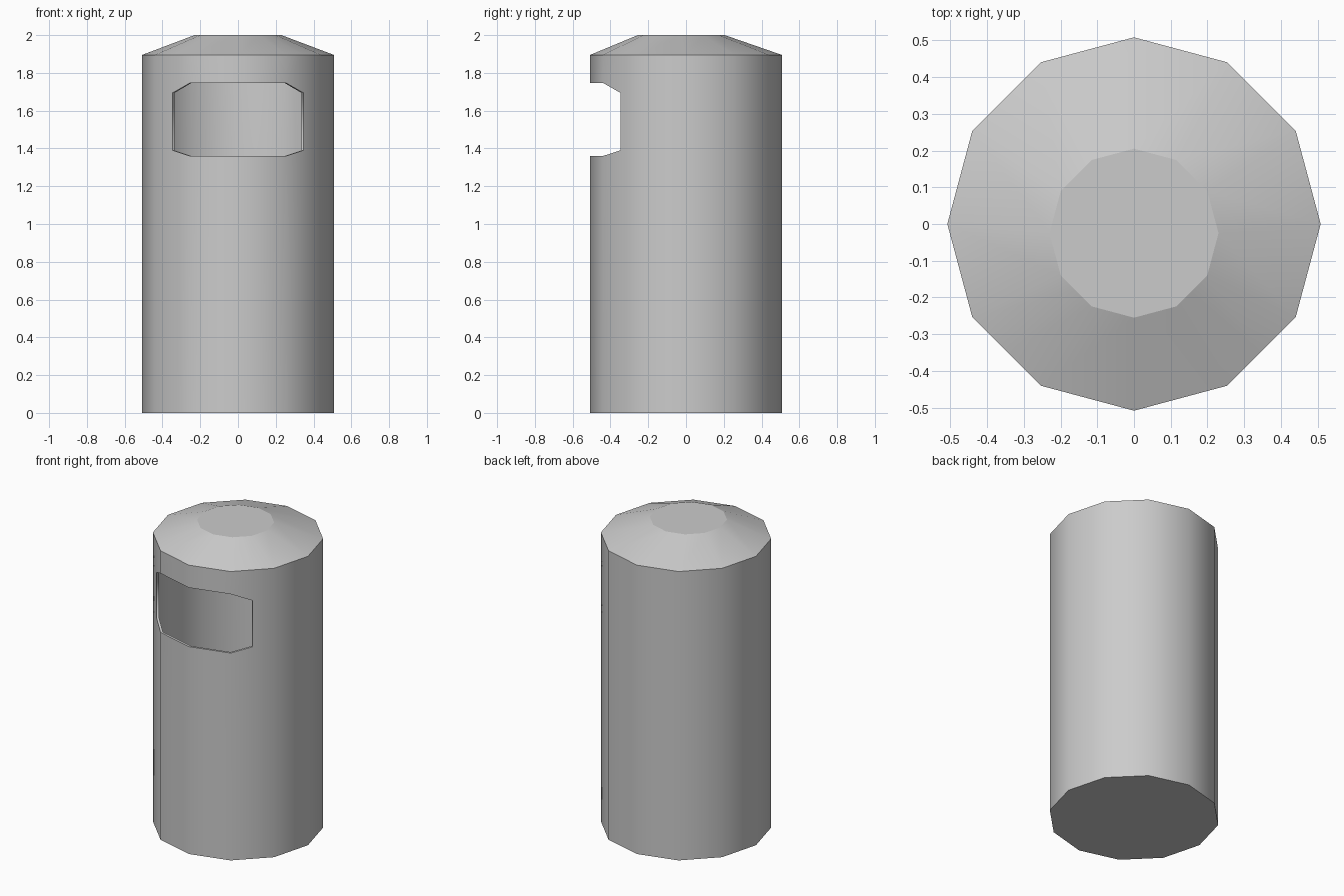
import bpy, bmesh
from math import radians, cos, sin

if "Cube" in bpy.data.objects:
    bpy.data.objects.remove(bpy.data.objects["Cube"])

R = 0.508
WALL = 0.015

# Twelve-sided plan, with two extra columns mid-face where the opening ends
angles = sorted([i * 30 for i in range(12)] + [225, 315])
MID = (225, 315)
OPEN = (225, 240, 270, 300)      # columns whose next face is cut away


def point(bm, a, r, z, cy=0.0):
    k = cos(radians(15)) if a in MID else 1.0
    return bm.verts.new((r * k * cos(radians(a)), cy + r * k * sin(radians(a)), z))


bm = bmesh.new()
low = [1.36 if a in (240, 270, 300) else 1.39 for a in angles]
high = [1.747 if a in (240, 270, 300) else 1.694 for a in angles]
n = len(angles)
rings = [
    [point(bm, a, R, 0) for a in angles],
    [point(bm, a, R, z) for a, z in zip(angles, low)],
    [point(bm, a, R, z) for a, z in zip(angles, high)],
    [point(bm, a, R, 1.895) for a in angles],
    [point(bm, a, 0.23, 2.0, -0.025) for a in angles],
]

# Walls and sloping lid, leaving the front opening empty
for row, (lower, upper) in enumerate(zip(rings, rings[1:])):
    for i in range(n):
        if row == 1 and angles[i] in OPEN:
            continue
        j = (i + 1) % n
        bm.faces.new((lower[i], lower[j], upper[j], upper[i]))

# Base and flat top
bm.faces.new(rings[0][::-1])
bm.faces.new(rings[-1])
bm.normal_update()

# Smooth round the body, crisp at the lid, base and opening
for f in bm.faces:
    f.smooth = True
sharp_rings = [set(rings[k]) for k in (0, 3, 4)]
for e in bm.edges:
    if e.is_boundary or any(set(e.verts) <= s for s in sharp_rings):
        e.smooth = False

mesh = bpy.data.meshes.new("bin_body")
bm.to_mesh(mesh)
bm.free()
body = bpy.data.objects.new("bin_body", mesh)
bpy.context.collection.objects.link(body)

# Thin hollow wall
solid = body.modifiers.new("wall", 'SOLIDIFY')
solid.thickness = WALL
solid.offset = -1
